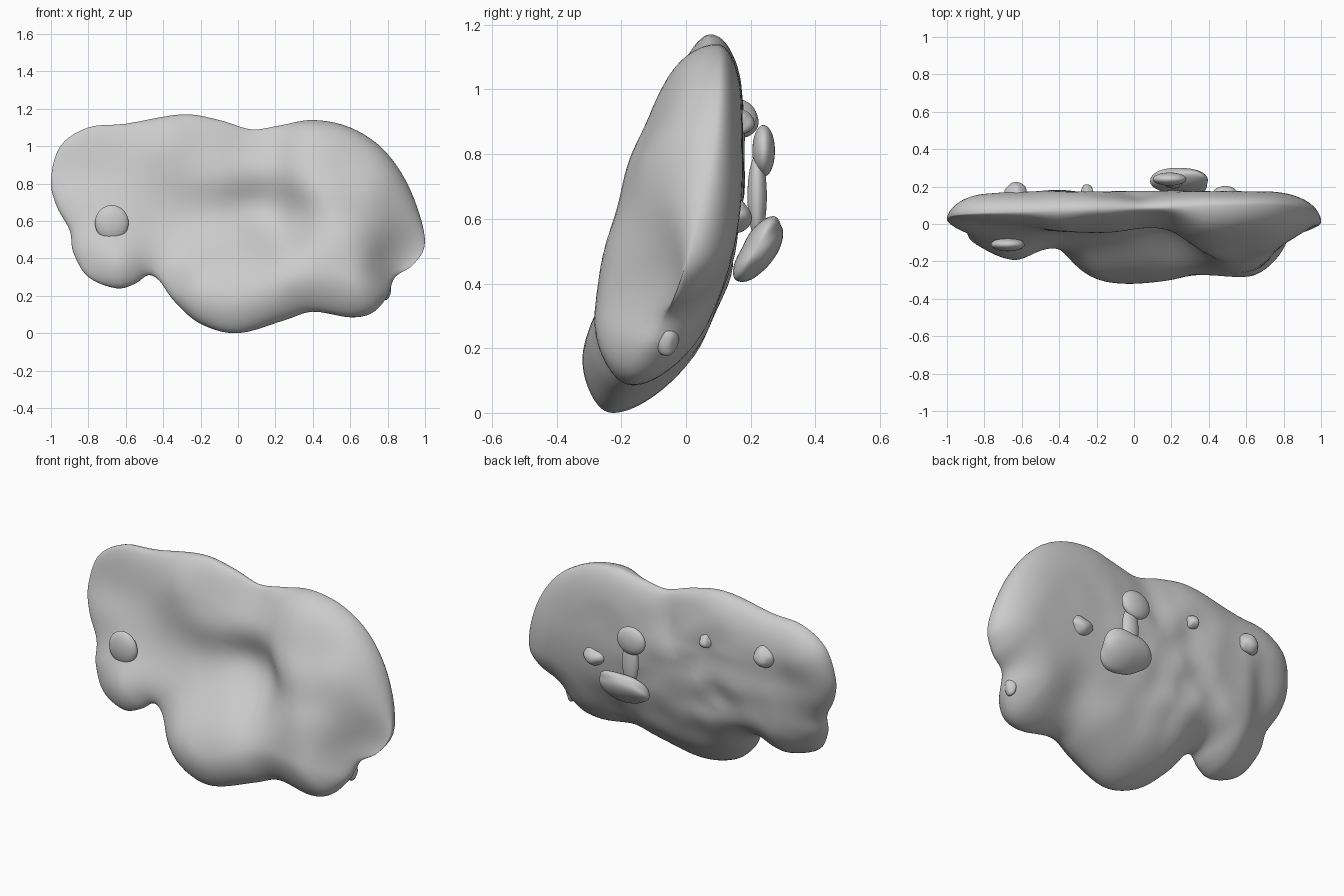
import bpy
import bmesh
import math
from mathutils import Vector, noise
from mathutils.geometry import intersect_point_line
from mathutils.kdtree import KDTree

default_cube = bpy.data.objects.get("Cube")
if default_cube:
    bpy.data.objects.remove(default_cube, do_unlink=True)

# Single plain clay colour
clay = bpy.data.materials.new("light_grey_clay")
clay.use_nodes = True
grey = (0.6, 0.6, 0.6, 1)
clay.diffuse_color = grey
clay.node_tree.nodes["Principled BSDF"].inputs["Base Color"].default_value = grey

# Lobed outline of the leaning body, in x and z
OUTLINE = [
    (-1, .82), (-.95, 1), (-.8, 1.1), (-.6, 1.12), (-.3, 1.17), (-.1, 1.14),
    (.07, 1.09), (.22, 1.11), (.4, 1.14), (.6, 1.1), (.78, .98), (.92, .77),
    (1, .5), (.94, .37), (.84, .3), (.8, .2), (.72, .11), (.6, .085),
    (.4, .115), (.25, .07), (0, 0), (-.2, .05), (-.34, .17), (-.42, .28),
    (-.48, .31), (-.55, .265), (-.65, .24), (-.8, .3), (-.88, .43),
    (-.9, .55), (-.97, .68)]

# Front relief: for each x, pairs of height and depth
FRONT = {
    -.84: [(.9, .01), (.65, -.07), (.42, -.15)],
    -.62: [(.95, 0), (.75, -.04), (.58, -.1), (.38, -.2)],
    -.4: [(.9, -.04), (.7, -.04), (.55, -.07), (.4, -.14)],
    -.15: [(1, -.01), (.8, -.05), (.64, -.03), (.5, -.11), (.3, -.27), (.15, -.33)],
    .1: [(1, .02), (.84, -.03), (.66, .02), (.5, -.12), (.3, -.28), (.14, -.33)],
    .24: [(.64, -.03)],
    .4: [(.95, -.1), (.75, -.17), (.5, -.22), (.25, -.28)],
    .65: [(.95, -.08), (.7, -.17), (.45, -.24), (.25, -.28)],
    .85: [(.7, -.1), (.43, -.07)],
}
CENTRE = Vector((-.1, .75))
STEPS, RINGS = 5, 36
ROUNDING = .22


def bump(x, z, cx, cz, width):
    return math.exp(-((x - cx) ** 2 + (z - cz) ** 2) / (width * width))


def blend_samples(x, z, samples, values):
    weights = [bump(x, z, cx, cz, .165) + 1e-9 for cx, cz, depth in samples]
    return sum(w * v for w, v in zip(weights, values)) / sum(weights)


# Sharpen the sample values so the smooth blend passes close to the targets
SAMPLES = [(x, z, y) for x, column in FRONT.items() for z, y in column]
values = [y for x, z, y in SAMPLES]
for _ in range(4):
    blended = [blend_samples(x, z, SAMPLES, values) for x, z, y in SAMPLES]
    values = [v + s[2] - b for v, s, b in zip(values, SAMPLES, blended)]


def rim_depth(x, z):
    return .085 + .03 * x - .31 * (1 - z / 1.17) ** 2


def front_depth(x, z):
    return blend_samples(x, z, SAMPLES, values)


def back_depth(x, z):
    depth = .175 - .45 * max(0, .75 - z) ** 2
    # Thinner flange along one end, fading out towards the top
    flange = 1 / (1 + math.exp((x + .7) / .035))
    depth -= .06 * flange / (1 + math.exp((z - .85) / .05))
    depth -= .03 * bump(x, z, 0, .98, .15)
    depth -= .04 * bump(x, z, .42, .27, .14)
    lumps = noise.noise(Vector((x * 6, 0, z * 6)))
    return depth + .025 * lumps * bump(x, z, -.2, .6, .45)


def smooth_outline():
    points = [Vector(p) for p in OUTLINE]
    count = len(points)
    result = []
    for i in range(count):
        a, b, c, d = (points[(i + k) % count] for k in (-1, 0, 1, 2))
        for s in range(STEPS):
            t = s / STEPS
            result.append(b + (c - a) * (t / 2)
                          + (a * 2 - b * 5 + c * 4 - d) * (t * t / 2)
                          + (b * 3 - a - c * 3 + d) * (t ** 3 / 2))
    return result


def finish(bm, name):
    mesh = bpy.data.meshes.new(name)
    bm.to_mesh(mesh)
    bm.free()
    mesh.materials.append(clay)
    for polygon in mesh.polygons:
        polygon.use_smooth = True
    bpy.context.collection.objects.link(bpy.data.objects.new(name, mesh))


def build_body():
    bm = bmesh.new()
    outline = smooth_outline()
    count = len(outline)
    tree = KDTree(count)
    for i, p in enumerate(outline):
        tree.insert(p.to_3d(), i)
    tree.balance()

    def edge_distance(spot):
        nearest = tree.find(spot.to_3d())[1]
        distances = []
        for i in (nearest - 1, nearest):
            a, b = outline[i], outline[(i + 1) % count]
            t = intersect_point_line(spot, a, b)[1]
            distances.append((spot - a.lerp(b, min(1, max(0, t)))).length)
        return min(distances)

    def surface_point(edge, radius, depth_rule):
        spot = CENTRE + (edge - CENTRE) * radius
        rim = rim_depth(spot.x, spot.y)
        inset = min(1, edge_distance(spot) / ROUNDING)
        blend = math.sqrt(1 - (1 - inset) ** 2)
        depth = rim + (depth_rule(spot.x, spot.y) - rim) * blend
        return bm.verts.new((spot.x, depth, spot.y))

    rim = [surface_point(p, 1, front_depth) for p in outline]
    for rule in (front_depth, back_depth):
        ring = rim
        for k in range(1, RINGS):
            radius = math.cos(k / RINGS * math.pi / 2)
            inner = [surface_point(p, radius, rule) for p in outline]
            for i in range(count):
                j = (i + 1) % count
                bm.faces.new((ring[i], ring[j], inner[j], inner[i]))
            ring = inner
        pole = surface_point(CENTRE, 0, rule)
        for i in range(count):
            bm.faces.new((ring[i], ring[(i + 1) % count], pole))
    bmesh.ops.recalc_face_normals(bm, faces=bm.faces)
    finish(bm, "body")


def blob(name, centre, radii, wobble=0, lean=0):
    bm = bmesh.new()
    bmesh.ops.create_icosphere(bm, subdivisions=4, radius=1)
    centre = Vector(centre)
    for v in bm.verts:
        swell = 1 + wobble * noise.noise(v.co + centre)
        offset = Vector([c * r * swell for c, r in zip(v.co, radii)])
        offset.y += lean * offset.z
        v.co = centre + offset
    finish(bm, name)


build_body()

# Round button on the front
blob("front_button", (-.675, -.11, .59), (.09, .036, .095))

# Lumps growing from the back
blob("back_large_lump", (.25, .225, .51), (.165, .06, .1), .2, .5)
blob("back_neck", (.21, .22, .67), (.05, .03, .13))
blob("back_upper_lump", (.19, .24, .81), (.09, .035, .08))
blob("back_outer_knob", (-.63, .17, .91), (.06, .05, .06), .2)
blob("back_middle_knob", (-.25, .17, .9), (.035, .04, .04), .2)
blob("back_side_knob", (.49, .155, .61), (.07, .045, .05), .2)

# Small nub in the side crease
blob("side_nub", (.79, -.06, .23), (.03, .035, .05), .2)
